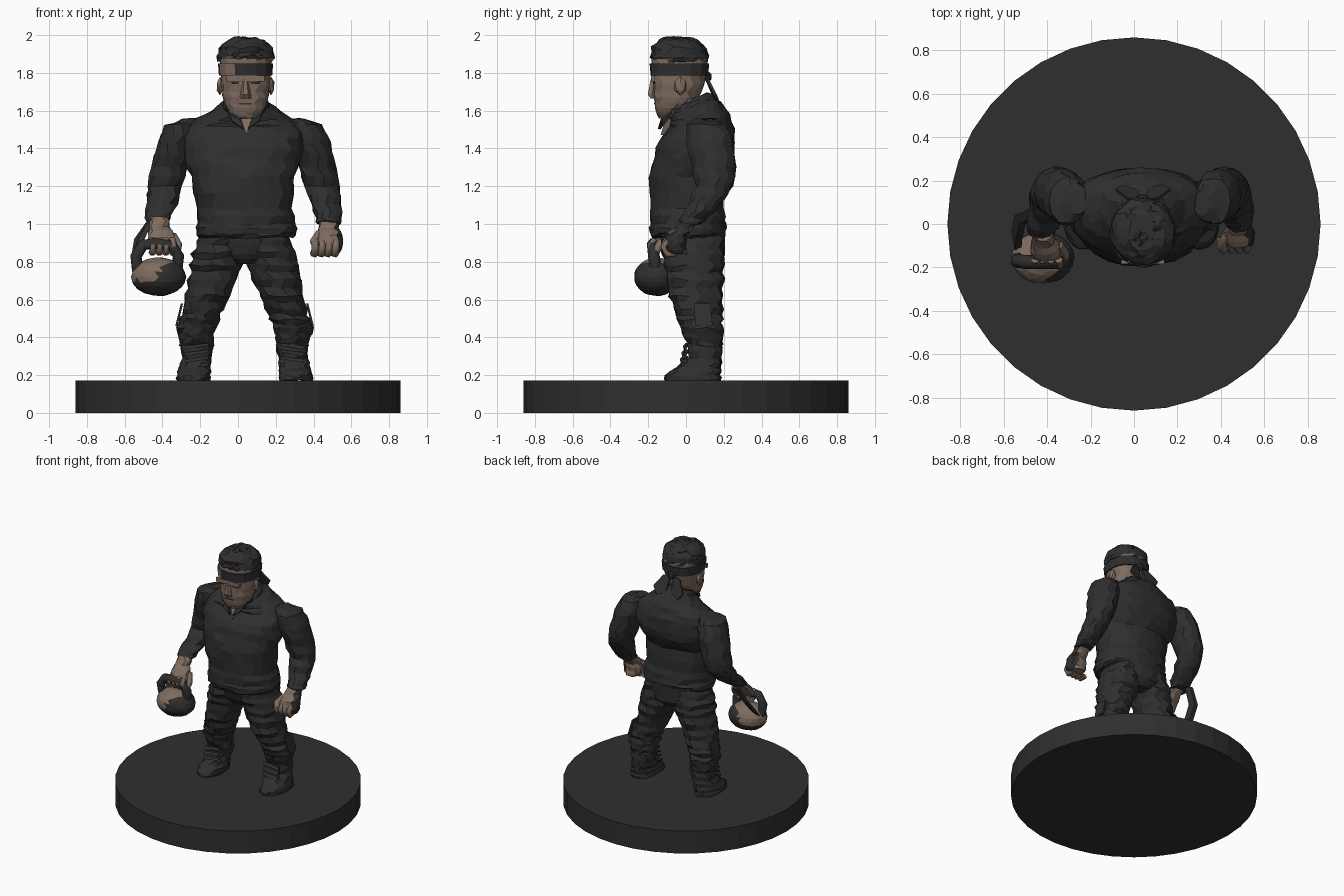
import bpy, bmesh, math, random
from mathutils import Vector, Matrix

random.seed(4)


def mat(name, c):
    m = bpy.data.materials.new(name)
    m.diffuse_color = (*c, 1)
    return m


DARK = mat("charcoal", (0.028, 0.028, 0.029))
SKIN = mat("skin", (0.21, 0.15, 0.115))


def finish(name, bm, main, other=None, rule=None):
    """Turn a bmesh into a flat-shaded object; rule picks faces of the second colour."""
    bmesh.ops.recalc_face_normals(bm, faces=bm.faces)
    me = bpy.data.meshes.new(name)
    if rule:
        for f in bm.faces:
            f.material_index = int(rule(f.calc_center_median(), f.normal))
    bm.to_mesh(me)
    bm.free()
    me.materials.append(main)
    if other:
        me.materials.append(other)
    ob = bpy.data.objects.new(name, me)
    bpy.context.collection.objects.link(ob)
    return ob


def loft(name, secs, main=DARK, n=14, sub=1, jit=0.0, p=2.0, mirror=None, other=None, rule=None):
    """Stack of superellipse rings: (x, y, z, rx, ry[, tilt])."""
    secs = [tuple(s) + (0,) * (6 - len(s)) for s in secs]
    full = []
    for a, b in zip(secs, secs[1:]):
        full += [[u + (v - u) * k / sub for u, v in zip(a, b)] for k in range(sub)]
    full.append(secs[-1])
    bm = bmesh.new()
    rings = []
    for i, (x, y, z, rx, ry, t) in enumerate(full):
        if mirror is not None:
            x = 2 * mirror - x
        fold = jit * (0.5 if i % 2 else -0.3)
        ring = []
        for k in range(n):
            a = 2 * math.pi * (k + 0.5 * (i % 2) * (jit > 0)) / n
            c, s = math.cos(a), math.sin(a)
            d = (abs(c) ** p + abs(s) ** p) ** (-1 / p)
            j = fold + random.uniform(-jit, jit)
            dx, dy = (rx + j) * c * d, (ry + j) * s * d
            ring.append(bm.verts.new((x + dx, y + dy, z + t * dy + random.uniform(-jit, jit))))
        rings.append(ring)
    for a, b in zip(rings, rings[1:]):
        for k in range(n):
            bm.faces.new((a[k], a[(k + 1) % n], b[(k + 1) % n], b[k]))
    bm.faces.new(rings[0])
    bm.faces.new(rings[-1])
    return finish(name, bm, main, other, rule)


def plate(name, pts, off, main=DARK):
    """Polygon given thickness along off."""
    bm = bmesh.new()
    lo = [bm.verts.new(q) for q in pts]
    hi = [bm.verts.new(Vector(q) + Vector(off)) for q in pts]
    bm.faces.new(lo)
    bm.faces.new(hi)
    n = len(pts)
    for k in range(n):
        bm.faces.new((lo[k], lo[(k + 1) % n], hi[(k + 1) % n], hi[k]))
    return finish(name, bm, main)


def tube(name, pts, r, main):
    """Round bar through points."""
    cu = bpy.data.curves.new(name, 'CURVE')
    cu.dimensions = '3D'
    cu.bevel_depth, cu.bevel_resolution, cu.use_fill_caps = r, 1, True
    sp = cu.splines.new('POLY')
    sp.points.add(len(pts) - 1)
    for q, v in zip(sp.points, pts):
        q.co = (*v, 1)
    cu.materials.append(main)
    ob = bpy.data.objects.new(name, cu)
    bpy.context.collection.objects.link(ob)
    bpy.ops.object.select_all(action='DESELECT')
    ob.select_set(True)
    bpy.context.view_layer.objects.active = ob
    bpy.ops.object.convert(target='MESH')
    ob.data.shade_flat()


def blob(name, c, r, main, sub=2, jit=0.0, other=None, rule=None):
    """Faceted ellipsoid."""
    bm = bmesh.new()
    bmesh.ops.create_icosphere(bm, subdivisions=sub, radius=1)
    for v in bm.verts:
        v.co = Vector([c[i] + v.co[i] * r[i] + random.uniform(-jit, jit) for i in range(3)])
    bm.normal_update()
    return finish(name, bm, main, other, rule)


# Display base
loft("base", [(0, 0, 0, .86, .86), (0, 0, .172, .86, .86)], n=36)

# Sweater: body, hem folds and tilted neck opening
loft("sweater", [(.045, .01, .93, .25, .185), (.045, .01, .955, .268, .2), (.045, .01, 1.0, .262, .2),
                 (.035, .005, 1.08, .252, .193), (.025, .0, 1.25, .275, .195), (.025, .04, 1.35, .31, .21),
                 (.03, .062, 1.45, .325, .2), (.03, .08, 1.53, .29, .165, .1), (.035, .065, 1.58, .2, .145, .25),
                 (.04, .035, 1.625, .125, .12, .4), (.04, .015, 1.65, .105, .105, .45)],
     n=22, sub=2, jit=.006, p=2.3)

# Trousers: seat
loft("trouser_seat", [(.04, .05, .79, .08, .12), (.04, .045, .84, .2, .16), (.04, .035, .96, .245, .175)],
     n=16, sub=2, jit=.004, p=2.3)

for side, m in (("right", None), ("left", .035)):
    s = -1 if m is None else 1

    def X(x, m=m):
        return x if m is None else 2 * m - x

    # Trouser leg bunching above the boot
    loft(side + "_trouser_leg", [(-.07, .035, .95, .125, .16), (-.1, .04, .85, .14, .163), (-.122, .048, .75, .135, .152),
                                 (-.16, .05, .62, .112, .138), (-.195, .07, .52, .106, .122), (-.222, .085, .45, .105, .112),
                                 (-.22, .1, .37, .09, .095), (-.215, .1, .34, .07, .07)],
         n=13, sub=3, jit=.009, mirror=m)
    # Boot with laced shaft
    loft(side + "_boot", [(-.235, .035, .17, .092, .15), (-.235, .035, .2, .09, .148), (-.23, .065, .24, .083, .12),
                          (-.22, .1, .29, .078, .088), (-.215, .1, .36, .09, .09)],
         n=14, sub=2, jit=.005, p=2.3, mirror=m)
    for k in range(4):
        z = .23 + .035 * k
        plate(side + "_boot_lace", [(X(-.28), .0, z), (X(-.16), -.005, z + .02), (X(-.15), .01, z + .035),
                                    (X(-.28), .012, z + .02)], (0, -.012 - .008 * (3 - k), 0))
    # Cargo pocket on the outer shin
    plate(side + "_leg_pocket", [(X(-.29), .04, .58), (X(-.29), .13, .58), (X(-.32), .14, .46), (X(-.32), .05, .46)],
          (s * .012, 0, 0))

# Sleeves
upper = [(-.255, .1, 1.555, .04, .06), (-.3, .105, 1.525, .09, .11), (-.325, .125, 1.43, .105, .13),
         (-.36, .15, 1.3, .1, .115), (-.385, .15, 1.2, .092, .1)]
loft("right_sleeve", upper + [(-.4, .08, 1.11, .08, .09), (-.425, .0, 1.045, .07, .07), (-.425, -.02, 1.02, .066, .06)],
     n=12, sub=2, jit=.006)
loft("left_sleeve", upper + [(-.405, .105, 1.11, .082, .09), (-.42, .04, 1.03, .07, .07), (-.425, .025, 1.0, .066, .06)],
     n=12, sub=2, jit=.006, mirror=.03)
# Loose cuff corner
plate("right_cuff_corner", [(-.37, -.03, 1.02), (-.34, -.02, 1.07), (-.38, -.02, 1.06)], (0, .03, 0))

# Right hand gripping the weight
loft("right_hand", [(-.42, -.03, 1.04, .05, .05), (-.415, -.07, .99, .052, .045), (-.405, -.12, .94, .072, .045),
                    (-.4, -.15, .885, .075, .04)], SKIN, n=10, sub=2, jit=.004, p=2.6)
for k in range(4):
    x = -.455 + .036 * k
    tube("right_finger", [(x, -.165, .92), (x + .004, -.19, .885), (x + .004, -.175, .85), (x, -.145, .85)], .019, SKIN)
tube("right_thumb", [(-.345, -.1, .94), (-.315, -.14, .89), (-.325, -.165, .84)], .021, SKIN)

# Left fist, dark on the back of the hand
loft("left_hand", [(.485, -.045, .84, .05, .05), (.48, -.06, .88, .075, .06), (.485, -.05, .94, .068, .058),
                   (.48, -.01, .98, .055, .05), (.48, .02, 1.02, .05, .048)], SKIN, n=12, sub=2, jit=.003, p=2.6,
     other=DARK, rule=lambda c, n: c.x > .52)
for k in range(4):
    x = .41 + .036 * k
    tube("left_finger", [(x, -.09, .91), (x, -.118, .88), (x - .005, -.1, .84), (x - .01, -.06, .845)], .02, SKIN)
tube("left_thumb", [(.43, -.05, .95), (.4, -.1, .91), (.415, -.115, .88)], .021, SKIN)

# Round weight, handle and trailing strap
blob("weight_ball", (-.42, -.155, .72), (.145, .12, .102), DARK, 3, .002, SKIN,
     lambda c, n: (n.z > .35 and c.x < -.4) or (c.z > .7 and c.x < -.43) or c.z > .79)
tube("weight_handle", [(-.53, -.16, .75), (-.54, -.17, .83), (-.5, -.175, .89), (-.43, -.175, .895), (-.35, -.175, .885),
                       (-.315, -.17, .83), (-.325, -.16, .76)], .032, DARK)
plate("weight_strap", [(-.55, -.12, .76), (-.565, -.03, .83), (-.55, .04, .92), (-.48, .07, 1.02), (-.47, .03, 1.02),
                       (-.53, .0, .92), (-.545, -.07, .83)], (.03, 0, 0))

# Neck and open collar
loft("neck", [(.04, .02, 1.5, .085, .09), (.04, .0, 1.66, .095, .095)], SKIN, n=12)
plate("open_throat", [(.0, -.095, 1.6), (.085, -.095, 1.6), (.045, -.135, 1.47)], (0, .04, 0), SKIN)
for s in (-1, 1):
    plate("collar_flap", [(.04 + s * .11, -.04, 1.63), (.04 + s * .05, -.105, 1.6), (.04 + s * .012, -.135, 1.5),
                          (.04 + s * .07, -.12, 1.54)], (0, -.014, .005))

# Head
loft("head", [(.04, -.09, 1.56, .055, .055), (.04, -.075, 1.59, .09, .082), (.04, -.06, 1.64, .114, .108),
              (.04, -.045, 1.7, .125, .128), (.04, -.035, 1.78, .132, .143), (.04, -.035, 1.87, .137, .15),
              (.04, -.035, 1.93, .12, .13)], SKIN, n=16, sub=2, jit=.002, p=2.4)
loft("nose", [(.04, -.17, 1.665, .03, .02), (.04, -.178, 1.685, .028, .028), (.04, -.17, 1.765, .013, .02)], SKIN, n=6)
plate("brow", [(-.06, -.165, 1.755), (.14, -.165, 1.755), (.14, -.165, 1.785), (-.06, -.165, 1.785)], (0, -.02, 0), SKIN)
for s in (-1, 1):
    x = .04 + s * .05
    plate("eye", [(x - .025, -.165, 1.742), (x + .025, -.165, 1.742), (x + .025, -.165, 1.753), (x - .025, -.165, 1.753)],
          (0, -.009, 0), DARK)
    blob("ear", (.04 + s * .135, -.03, 1.73), (.02, .035, .05), SKIN, 1)
plate("mouth", [(.005, -.16, 1.633), (.075, -.16, 1.633), (.075, -.16, 1.64), (.005, -.16, 1.64)], (0, -.009, 0))

# Headband with two tails at the nape
loft("headband", [(.04, -.035, 1.785, .141, .152), (.04, -.035, 1.85, .146, .158)], DARK, n=16, p=2.4, other=SKIN,
     rule=lambda c, n: c.y < -.1 and c.x < 0)
for s in (-1, 1):
    plate("headband_tail", [(.04 + s * .015, .1, 1.77), (.04 + s * .07, .11, 1.76), (.04 + s * .125, .15, 1.68),
                            (.04 + s * .09, .17, 1.63), (.04 + s * .02, .15, 1.65)], (0, .012, .008))
blob("headband_knot", (.04, .115, 1.78), (.035, .025, .03), DARK, 1)

# Curly hair: cap plus random clumps
loft("hair_cap", [(.04, -.03, 1.86, .147, .152), (.04, -.035, 1.91, .15, .155), (.04, -.04, 1.955, .125, .13),
                  (.04, -.04, 1.985, .07, .08)], n=16, sub=2, jit=.008, other=SKIN,
     rule=lambda c, n: c.z < 1.895 and c.y < -.1 and abs(c.x - .04) > .05)
for k in range(75):
    a, u = random.uniform(0, 2 * math.pi), random.uniform(.2, 1)
    w = math.sqrt(1 - u * u)
    r = random.uniform(.02, .03)
    blob("hair_curl", (.04 + .128 * w * math.cos(a), -.04 + .135 * w * math.sin(a), 1.862 + .115 * u),
         (r, r, r * .8), DARK, 1, .006)
